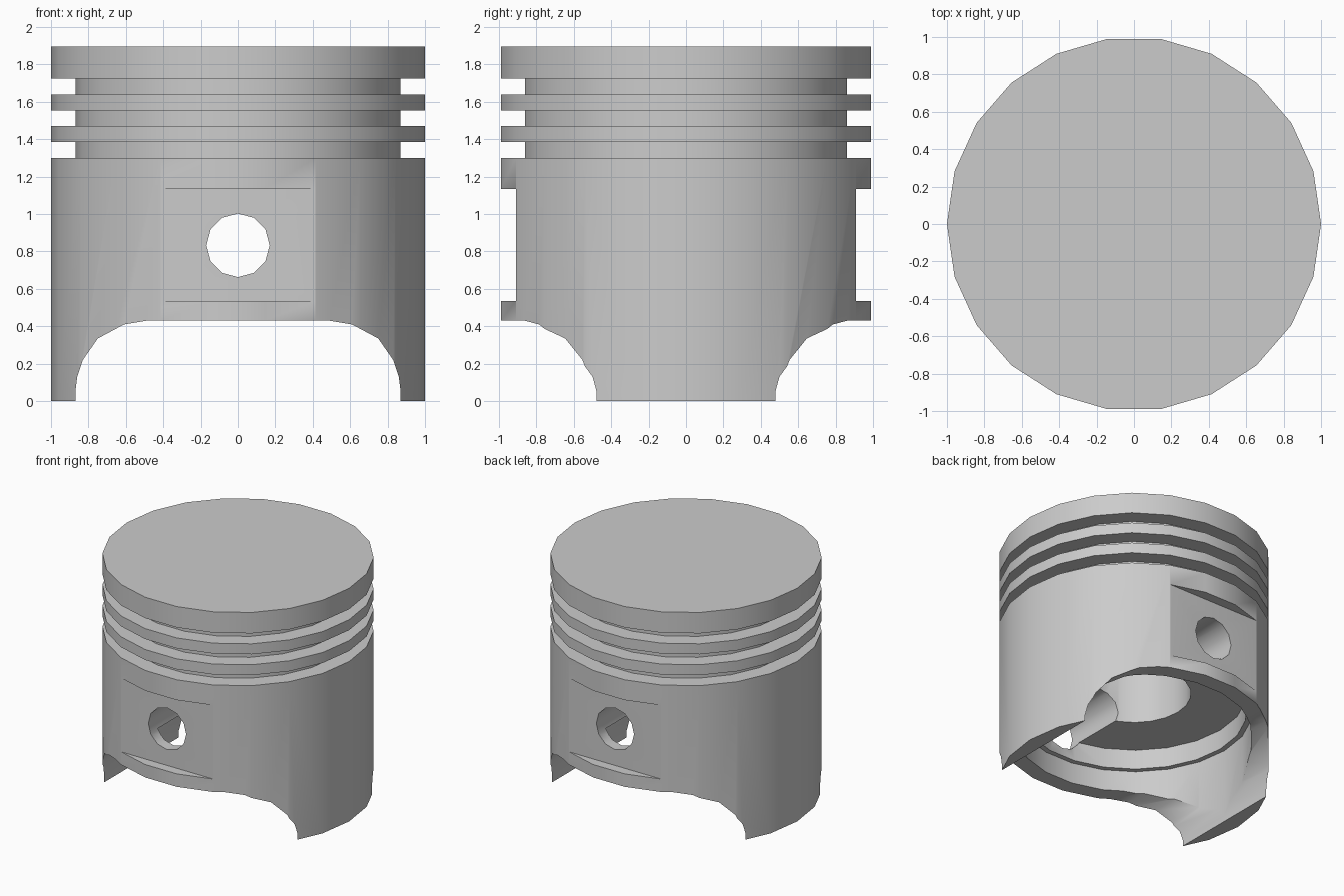
import bpy, bmesh
from math import sin, cos, pi, radians
from mathutils import Matrix

cube = bpy.data.objects.get("Cube")
if cube:
    bpy.data.objects.remove(cube)

metal = bpy.data.materials.new("light_grey_metal")
metal.use_nodes = True
COLOUR = (0.6, 0.6, 0.6, 1)
metal.diffuse_color = COLOUR
metal.node_tree.nodes["Principled BSDF"].inputs["Base Color"].default_value = COLOUR


def finish(bm, name):
    bmesh.ops.recalc_face_normals(bm, faces=bm.faces)
    mesh = bpy.data.meshes.new(name)
    bm.to_mesh(mesh)
    bm.free()
    mesh.materials.append(metal)
    ob = bpy.data.objects.new(name, mesh)
    bpy.context.collection.objects.link(ob)
    return ob


def lathe(name, profile, sides):
    """Revolve (radius, z) points that start and end on the axis."""
    bm = bmesh.new()
    rings = []
    for r, z in profile:
        rings.append([bm.verts.new((r * cos(2 * pi * i / sides), r * sin(2 * pi * i / sides), z))
                      for i in range(sides)])
    for a, b in zip(rings, rings[1:]):
        for i in range(sides):
            j = (i + 1) % sides
            bm.faces.new((a[i], a[j], b[j], b[i]))
    bm.faces.new(rings[0])
    bm.faces.new(rings[-1])
    return finish(bm, name)


def prism_y(name, outline, half):
    """Extrude an (x, z) outline along y."""
    bm = bmesh.new()
    face = bm.faces.new([bm.verts.new((x, -half, z)) for x, z in outline])
    out = bmesh.ops.extrude_face_region(bm, geom=[face])
    moved = [v for v in out["geom"] if isinstance(v, bmesh.types.BMVert)]
    bmesh.ops.translate(bm, verts=moved, vec=(0, 2 * half, 0))
    return finish(bm, name)


def box(name, centre, size):
    bm = bmesh.new()
    bmesh.ops.create_cube(bm, size=1, matrix=Matrix.Translation(centre) @ Matrix.Diagonal((*size, 1)))
    return finish(bm, name)


# Body: stepped hollow inside, skirt outside, three ring grooves, flat crown
R, GROOVE_R, TOP = 1.0, 0.87, 1.895
profile = [(0.42, 1.25), (0.42, 0.76), (0.83, 0.76), (0.83, 0.6), (0.87, 0.6), (0.87, 0), (R, 0)]
for low, high in ((1.30, 1.385), (1.47, 1.555), (1.64, 1.725)):
    profile += [(R, low), (GROOVE_R, low), (GROOVE_R, high), (R, high)]
profile.append((R, TOP))
piston = lathe("piston_body", profile, 22)

# Arched cutout between the two skirts
arch = [(0.87, -0.1), (0.87, 0.05), (0.86, 0.13), (0.83, 0.22), (0.75, 0.335), (0.61, 0.41), (0.49, 0.43)]
cutters = [prism_y("skirt_cutout", arch + [(-x, z) for x, z in reversed(arch)], 1.3)]

# Flat pads at the pin ends
for side, label in ((-1, "front"), (1, "back")):
    cutters.append(box(label + "_pad_cutter", (0, side * 1.11, 0.835), (1.6, 0.4, 0.6)))

# Pin bore through both sides
bore = [(0.17 * sin(i * pi / 6), 0.833 + 0.17 * cos(i * pi / 6)) for i in range(12)]
cutters.append(prism_y("pin_bore", bore, 1.4))

bpy.ops.object.select_all(action="DESELECT")
bpy.context.view_layer.objects.active = piston
piston.select_set(True)
for cutter in cutters:
    cutter.hide_render = True
    mod = piston.modifiers.new(cutter.name, "BOOLEAN")
    mod.operation = "DIFFERENCE"
    mod.solver = "EXACT"
    mod.object = cutter
    bpy.ops.object.modifier_apply(modifier=mod.name)
for cutter in cutters:
    bpy.data.objects.remove(cutter)

# Smooth walls, crisp edges
bpy.ops.object.shade_smooth_by_angle(angle=radians(35))
weighted = piston.modifiers.new("weighted_normals", "WEIGHTED_NORMAL")
weighted.keep_sharp = True
